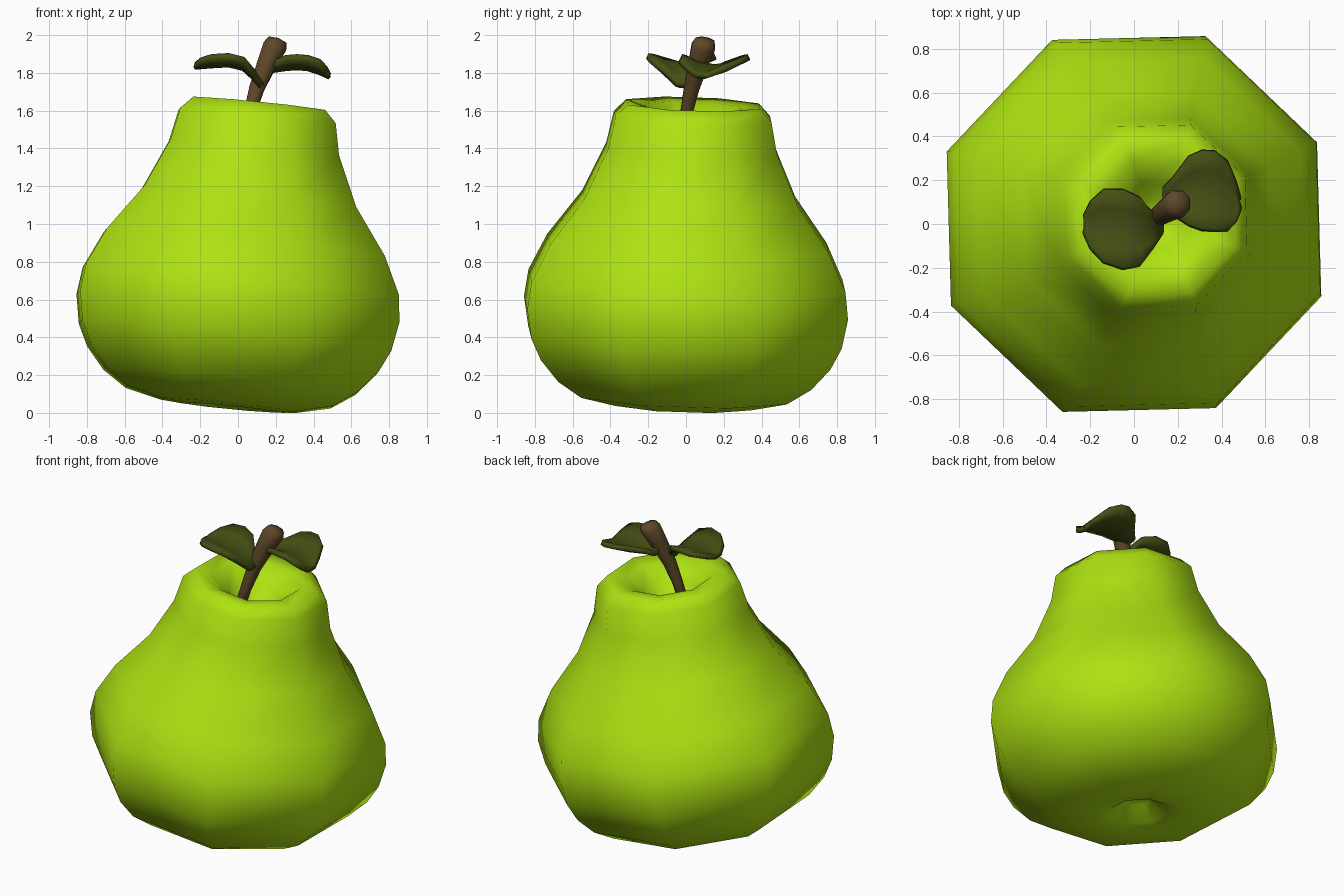
import bpy, bmesh
from math import cos, sin, tau, radians
from mathutils import Vector

cube = bpy.data.objects.get("Cube")
if cube:
    bpy.data.objects.remove(cube, do_unlink=True)


def material(name, rgb):
    m = bpy.data.materials.new(name)
    m.use_nodes = True
    m.diffuse_color = (*rgb, 1)
    bsdf = m.node_tree.nodes["Principled BSDF"]
    bsdf.inputs["Base Color"].default_value = (*rgb, 1)
    bsdf.inputs["Roughness"].default_value = 0.8
    return m


skin_green = material("skin green", (0.42, 0.76, 0.006))
leaf_green = material("dark leaf green", (0.06, 0.08, 0.007))
bark_brown = material("bark brown", (0.11, 0.063, 0.021))


def finish(name, bm, mat):
    bmesh.ops.recalc_face_normals(bm, faces=bm.faces)
    for f in bm.faces:
        f.smooth = True
    me = bpy.data.meshes.new(name)
    bm.to_mesh(me)
    bm.free()
    me.materials.append(mat)
    ob = bpy.data.objects.new(name, me)
    bpy.context.collection.objects.link(ob)
    return ob


def loft(name, rings, axis, mat, sides=8, turn=24):
    """Skin circular rings (centre, radius) square to an axis; close both ends at a point."""
    bm = bmesh.new()
    rot = Vector((0, 0, 1)).rotation_difference(Vector(axis))
    loops = []
    for centre, r in rings:
        angles = [radians(turn) + tau * i / sides for i in range(sides)]
        loops.append([bm.verts.new(Vector(centre) + rot @ Vector((r * cos(a), r * sin(a), 0)))
                      for a in angles] if r else [bm.verts.new(centre)])
    for a, b in zip(loops, loops[1:]):
        for i in range(sides):
            j = (i + 1) % sides
            if len(a) == 1:
                bm.faces.new((a[0], b[i], b[j]))
            elif len(b) == 1:
                bm.faces.new((a[i], a[j], b[0]))
            else:
                bm.faces.new((a[i], a[j], b[j], b[i]))
    return finish(name, bm, mat)


def leaf(name, rows, lift):
    """Cupped blade: rows of (x, y centre, half width, z) from stalk to tip."""
    bm = bmesh.new()
    across = (-1, -0.55, 0, 0.55, 1)
    grid = [[bm.verts.new((x, y + w * t, z + lift * t * t * min(1, w / 0.15)))
             for t in across] for x, y, w, z in rows]
    for a, b in zip(grid, grid[1:]):
        for i in range(len(across) - 1):
            bm.faces.new((a[i], a[i + 1], b[i + 1], b[i]))
    ob = finish(name, bm, leaf_green)
    mod = ob.modifiers.new("thickness", 'SOLIDIFY')
    mod.thickness = 0.032
    mod.offset = 0
    return ob


# Fruit body: leaning eight-sided profile with a dimple at each end (height, radius)
profile = [(0.15, 0), (0.13, 0.08), (0.05, 0.18), (0.03, 0.27), (0.04, 0.39),
           (0.085, 0.59), (0.17, 0.725), (0.285, 0.83), (0.40, 0.89), (0.555, 0.92),
           (0.70, 0.90), (0.895, 0.80), (1.14, 0.61), (1.40, 0.485), (1.57, 0.447),
           (1.635, 0.38), (1.62, 0.27), (1.53, 0.16), (1.42, 0.08), (1.41, 0)]
lean = Vector((0.1, 0.035, 1))
middle = Vector((0, 0, 0.555))
loft("fruit_body", [(middle + lean * (h - middle.z), r) for h, r in profile], lean, skin_green)

# Stem: thickens toward a rounded tip
loft("stem", [((0.01, -0.025, 1.38), 0), ((0.01, -0.025, 1.39), 0.032),
              ((0.06, 0, 1.58), 0.034), ((0.10, 0.03, 1.72), 0.044),
              ((0.16, 0.07, 1.865), 0.058), ((0.195, 0.092, 1.94), 0.068),
              ((0.209, 0.101, 1.973), 0.054), ((0.213, 0.104, 1.985), 0)],
     (0.36, 0.18, 1), bark_brown)

# Leaves: one on each side of the stem
leaf("right_leaf", [(0.125, -0.02, 0.03, 1.73), (0.08, -0.03, 0.09, 1.78),
                    (0.03, -0.035, 0.155, 1.825), (-0.05, -0.025, 0.18, 1.845),
                    (-0.14, -0.01, 0.165, 1.84), (-0.20, -0.005, 0.105, 1.835),
                    (-0.23, 0, 0.035, 1.835)], 0.045)
leaf("left_leaf", [(0.13, 0.13, 0.03, 1.81), (0.18, 0.125, 0.085, 1.815),
                   (0.25, 0.15, 0.155, 1.825), (0.31, 0.153, 0.18, 1.83),
                   (0.37, 0.15, 0.18, 1.825), (0.43, 0.125, 0.155, 1.805),
                   (0.465, 0.095, 0.09, 1.79), (0.485, 0.08, 0.03, 1.78)], 0.055)
